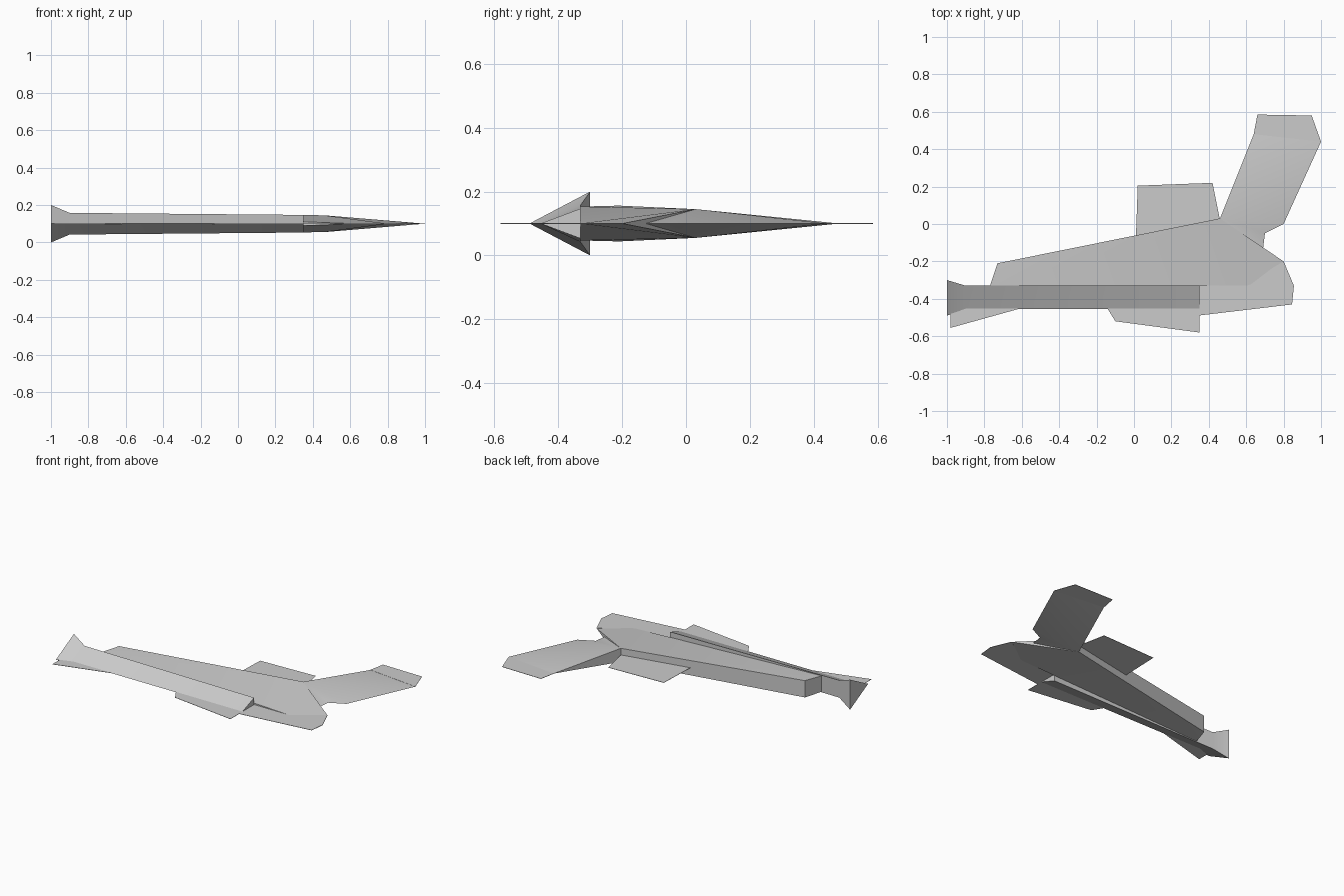
import bpy, bmesh, math

if "Cube" in bpy.data.objects:
    bpy.data.objects.remove(bpy.data.objects["Cube"], do_unlink=True)

MID = 0.1      # height of the flat plane of symmetry
PLATE = 0.001  # half thickness of the flat plates

grey = bpy.data.materials.new("light_grey")
grey.use_nodes = True
grey.diffuse_color = (0.6, 0.6, 0.6, 1)
grey.node_tree.nodes["Principled BSDF"].inputs["Base Color"].default_value = (0.6, 0.6, 0.6, 1)


def finish(name, bm):
    bmesh.ops.remove_doubles(bm, verts=bm.verts, dist=0.0001)
    bmesh.ops.dissolve_degenerate(bm, edges=bm.edges, dist=0.0001)
    bmesh.ops.recalc_face_normals(bm, faces=bm.faces)
    mesh = bpy.data.meshes.new(name)
    bm.to_mesh(mesh)
    bm.free()
    mesh.materials.append(grey)
    obj = bpy.data.objects.new(name, mesh)
    bpy.context.collection.objects.link(obj)
    bpy.ops.object.select_all(action='DESELECT')
    obj.select_set(True)
    bpy.context.view_layer.objects.active = obj
    bpy.ops.object.shade_smooth_by_angle(angle=math.radians(30))


def wedge(name, ring):
    """Tapered slab: ring of (x, y, half height), fanned from the first point."""
    bm = bmesh.new()
    top = [bm.verts.new((x, y, MID + h)) for x, y, h in ring]
    low = [bm.verts.new((x, y, MID - h)) for x, y, h in ring]
    n = len(ring)
    for i in range(1, n - 1):
        bm.faces.new((top[0], top[i], top[i + 1]))
        bm.faces.new((low[0], low[i + 1], low[i]))
    for i in range(n):
        j = (i + 1) % n
        if ring[i][2] == 0 and ring[j][2] == 0:
            continue  # knife edge, no wall
        bm.faces.new((low[i], low[j], top[j], top[i]))
    finish(name, bm)


def plate(name, outline):
    """Thin flat plate from an outline in the middle plane."""
    bm = bmesh.new()
    face = bm.faces.new([bm.verts.new((x, y, MID - PLATE)) for x, y in outline])
    new = bmesh.ops.extrude_face_region(bm, geom=[face])["geom"]
    bmesh.ops.translate(bm, vec=(0, 0, 2 * PLATE),
                        verts=[v for v in new if isinstance(v, bmesh.types.BMVert)])
    finish(name, bm)


# Three-sided barrel with flared muzzle: x, back y, half height, tip y
sections = [(-1.0, -0.30, 0.1, -0.49),
            (-0.9, -0.33, 0.058, -0.455),
            (0.35, -0.33, 0.047, -0.455)]
bm = bmesh.new()
rings = [[bm.verts.new(p) for p in ((x, yb, MID + h), (x, yb, MID - h), (x, yt, MID))]
         for x, yb, h, yt in sections]
for a, b in zip(rings, rings[1:]):
    for i in range(3):
        j = (i + 1) % 3
        bm.faces.new((a[i], a[j], b[j], b[i]))
bm.faces.new(rings[0])
bm.faces.new(rings[-1])
finish("barrel", bm)

# Main body, tallest along its back edge
wedge("body", [(0.46, 0.03, 0.045), (-0.73, -0.21, 0.056), (-0.77, -0.33, 0.053),
               (0.63, -0.33, 0), (0.80, -0.20, 0)])

# Stock tapering to a knife edge, with its flat end
wedge("stock", [(0.46, 0.03, 0.045), (0.69, -0.13, 0), (0.70, -0.05, 0),
                (0.80, 0.0, 0), (1.0, 0.44, 0), (0.64, 0.48, 0)])
plate("stock_end", [(0.64, 0.48), (1.0, 0.44), (0.95, 0.58), (0.66, 0.585)])

# Flat fins and plates
plate("back_fin", [(0.01, -0.08), (0.46, 0.02), (0.42, 0.22), (0.02, 0.205)])
plate("lower_plate", [(0.34, -0.33), (0.34, -0.49), (0.845, -0.43), (0.855, -0.33),
                      (0.80, -0.20), (0.63, -0.30)])
plate("front_fin", [(-0.14, -0.44), (-0.14, -0.455), (-0.10, -0.52), (0.35, -0.58),
                    (0.35, -0.44)])
plate("muzzle_fin", [(-0.98, -0.45), (-0.98, -0.555), (-0.62, -0.455), (-0.62, -0.44)])
